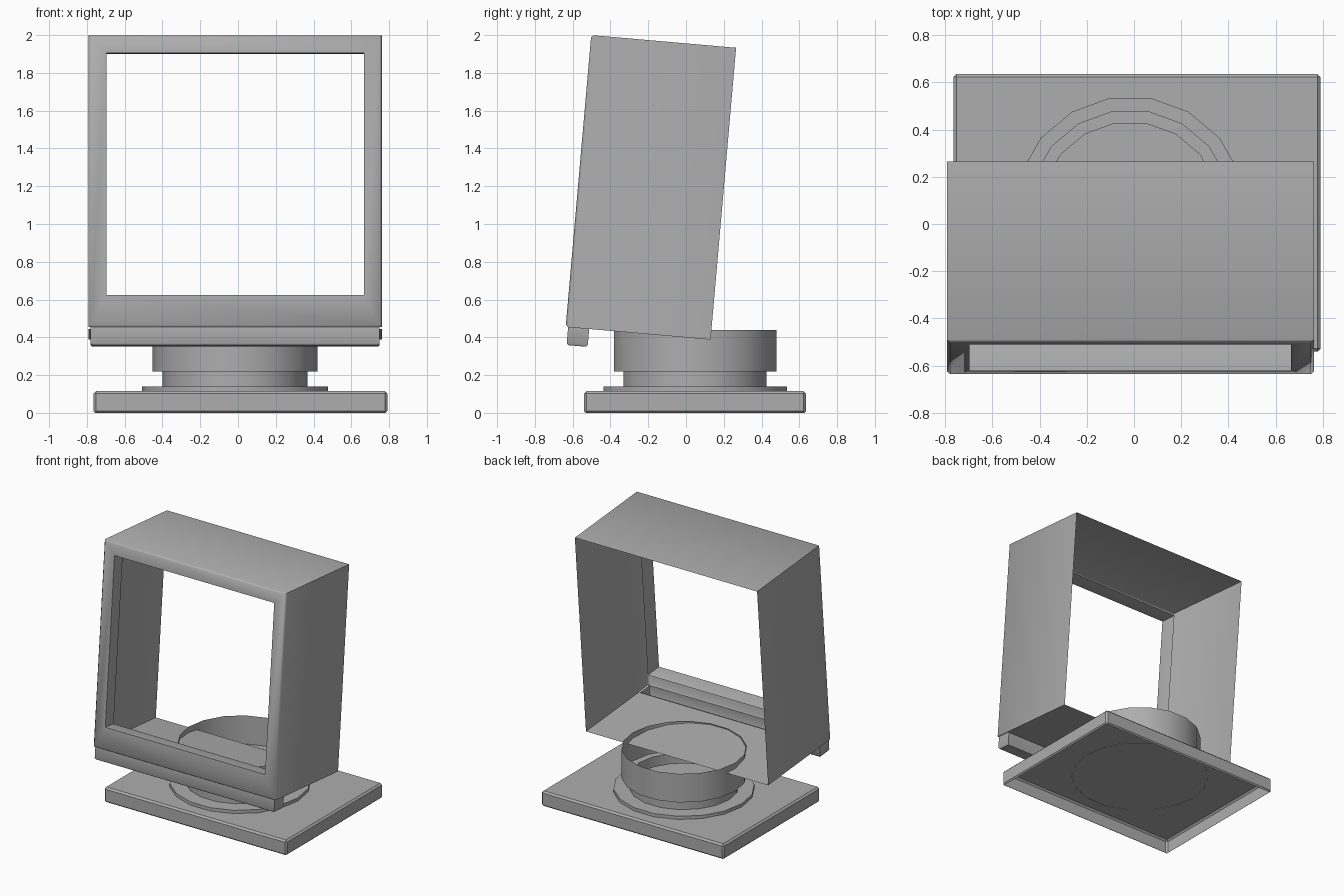
import bpy, bmesh
from math import sin, cos, radians, pi

if "Cube" in bpy.data.objects:
    bpy.data.objects.remove(bpy.data.objects["Cube"])

# mid-grey plastic shared by every part
GREY = bpy.data.materials.new("grey_plastic")
GREY.diffuse_color = (0.42, 0.42, 0.42, 1)
GREY.use_nodes = True
GREY.node_tree.nodes["Principled BSDF"].inputs["Base Color"].default_value = GREY.diffuse_color


def finish(name, bm, loc=(0, 0, 0), tilt=0, angle=30):
    bmesh.ops.recalc_face_normals(bm, faces=bm.faces)
    me = bpy.data.meshes.new(name)
    bm.to_mesh(me)
    bm.free()
    me.materials.append(GREY)
    ob = bpy.data.objects.new(name, me)
    bpy.context.collection.objects.link(ob)
    ob.location = loc
    ob.rotation_euler.x = tilt
    bpy.ops.object.select_all(action='DESELECT')
    ob.select_set(True)
    bpy.context.view_layer.objects.active = ob
    bpy.ops.object.shade_smooth_by_angle(angle=radians(angle))
    return ob


def skin(bm, loops, skip=()):
    """Join consecutive closed point loops with quads."""
    rings = [[bm.verts.new(p) for p in lp] for lp in loops]
    for k, (a, b) in enumerate(zip(rings, rings[1:])):
        n = len(a)
        for i in range(n):
            if (k, i) not in skip:
                j = (i + 1) % n
                bm.faces.new((a[i], a[j], b[j], b[i]))
    return rings


def rect_xz(y, hx, z0, z1):
    return [(-hx, y, z0), (hx, y, z0), (hx, y, z1), (-hx, y, z1)]


def rect_xy(z, hx, y0, y1):
    return [(-hx, y0, z), (hx, y0, z), (hx, y1, z), (-hx, y1, z)]


TILT = radians(-5)
CASE = (-0.015, -0.637, 0.455)   # lower front edge of the tilted case

# tilted case: opening lip, front bezel, open-backed shell
W, H, D, B = 0.777, 1.551, 0.77, 0.012
OX, OZ0, OZ1, S = 0.681, 0.171, 1.456, 0.012
bm = bmesh.new()
rings = skin(bm, [
    rect_xz(0.12, OX + S, OZ0 - S, OZ1 + S),
    rect_xz(0.05, OX, OZ0, OZ1),
    rect_xz(0, OX, OZ0, OZ1),
    rect_xz(0, W - B, B, H - B),
    rect_xz(B, W, 0, H),
    rect_xz(D, W, 0, H)], skip={(4, 0)})
# case floor, starting behind the hollow front strip
f0, f1 = bm.verts.new((-W, 0.125, 0)), bm.verts.new((W, 0.125, 0))
bm.faces.new((f0, f1, rings[-1][1], rings[-1][0]))
finish("screen_case", bm, CASE, TILT, 50)

# hollow strip below the bezel, open at the top
bm = bmesh.new()
r = skin(bm, [rect_xy(0.005, 0.765, 0.013, 0.125),
              rect_xy(-0.085, 0.765, 0.013, 0.125),
              rect_xy(-0.095, 0.757, 0.021, 0.117)])
bm.faces.new(r[-1])
finish("front_strip", bm, CASE, TILT, 50)

# swivel cup: low flange, neck and open cup as one turned 18-sided shell
N = 18
profile = [(0.4935, 0.113), (0.4935, 0.14), (0.384, 0.14),
           (0.384, 0.22), (0.437, 0.22), (0.437, 0.44)]
bm = bmesh.new()
skin(bm, [[(rad * cos(2 * pi * i / N), rad * sin(2 * pi * i / N), z)
           for i in range(N)] for rad, z in profile])
finish("swivel_cup", bm, (-0.016, 0.048, 0))

# base plate, hollow underneath with softened edges
bm = bmesh.new()
r = skin(bm, [rect_xy(0, 0.768, -0.578, 0.578),
              rect_xy(0.01, 0.778, -0.588, 0.588),
              rect_xy(0.115, 0.778, -0.588, 0.588)])
bm.faces.new(r[-1])
bmesh.ops.bevel(bm, geom=[e for e in bm.edges
                          if all(v.co.z > 0.005 for v in e.verts)
                          and max(v.co.z for v in e.verts) > 0.1],
                offset=0.013, segments=1, affect='EDGES')
finish("base_plate", bm, (0.0125, 0.0475, 0))
